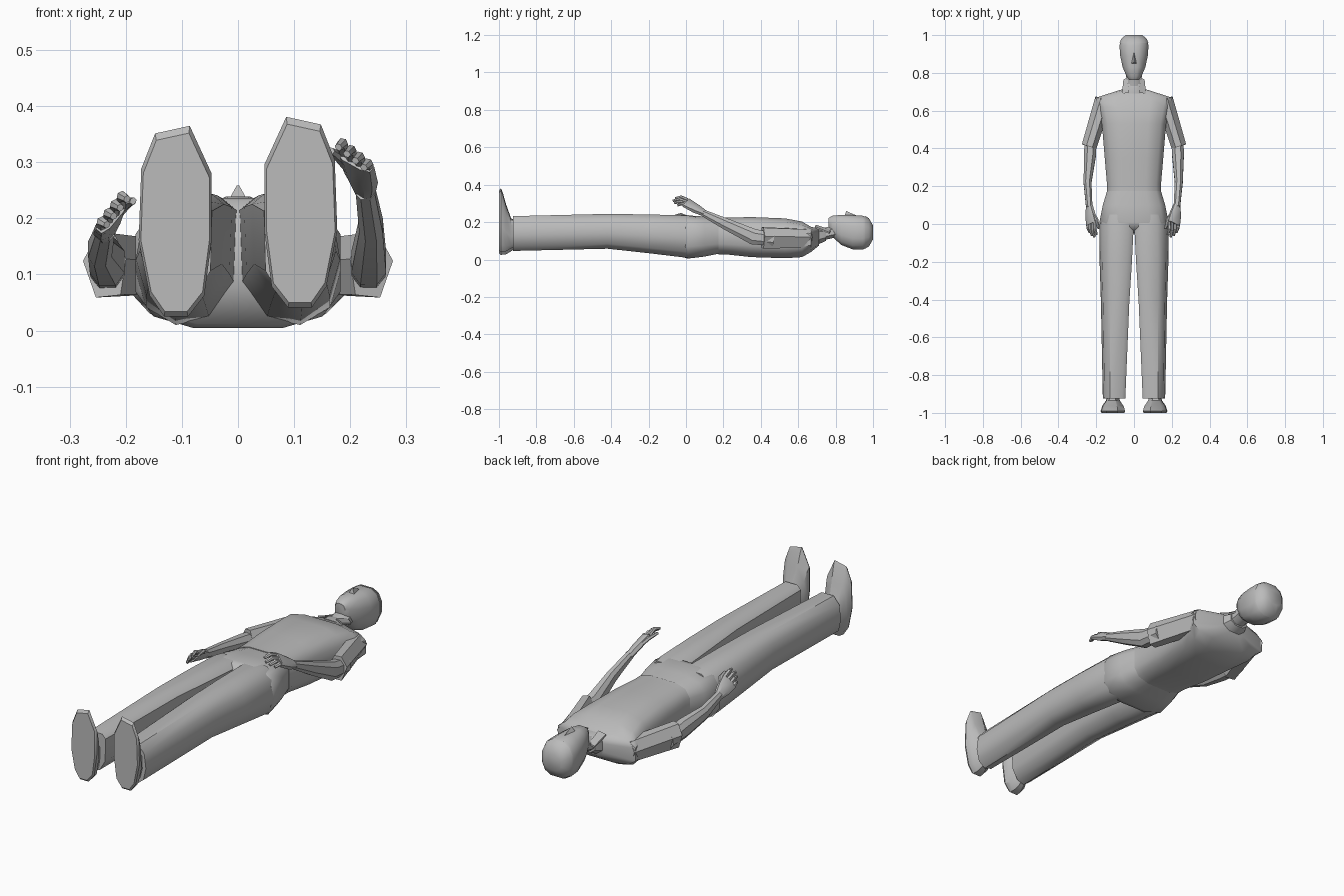
import bpy, bmesh, math
from mathutils import Vector

cube = bpy.data.objects.get("Cube")
if cube:
    bpy.data.objects.remove(cube, do_unlink=True)

grey = bpy.data.materials.new("plain grey")
grey.use_nodes = True
grey.diffuse_color = (0.5, 0.5, 0.5, 1)
grey.node_tree.nodes["Principled BSDF"].inputs["Base Color"].default_value = (0.5, 0.5, 0.5, 1)


def loft(name, rings, angle=30):
    """Skin a list of point rings and cap both ends."""
    bm = bmesh.new()
    rows = [[bm.verts.new(p) for p in ring] for ring in rings]
    n = len(rows[0])
    for a, b in zip(rows, rows[1:]):
        for i in range(n):
            j = (i + 1) % n
            bm.faces.new((a[i], a[j], b[j], b[i]))
    bm.faces.new(rows[0])
    bm.faces.new(rows[-1])
    bmesh.ops.recalc_face_normals(bm, faces=bm.faces)
    mesh = bpy.data.meshes.new(name)
    bm.to_mesh(mesh)
    bm.free()
    mesh.materials.append(grey)
    ob = bpy.data.objects.new(name, mesh)
    bpy.context.collection.objects.link(ob)
    bpy.ops.object.select_all(action='DESELECT')
    ob.select_set(True)
    bpy.context.view_layer.objects.active = ob
    bpy.ops.object.shade_smooth_by_angle(angle=math.radians(angle))


def rounded(n, power):
    """Unit cross-section between a box and an ellipse."""
    pts = []
    for i in range(n):
        a = 2 * math.pi * (i + 0.5) / n
        c, s = math.cos(a), math.sin(a)
        pts.append((math.copysign(abs(c) ** power, c), math.copysign(abs(s) ** power, s)))
    mx, mz = max(p[0] for p in pts), max(p[1] for p in pts)
    return [(x / mx, z / mz) for x, z in pts]


def body(name, sections, shape, m=1, angle=45):
    """Loft along y; sections are (y, x_min, x_max, z_min, z_max), m = -1 mirrors."""
    rings = []
    for y, x0, x1, z0, z1 in sections:
        rings.append([(m * ((x0 + x1) / 2 + u * (x1 - x0) / 2), y,
                       (z0 + z1) / 2 + v * (z1 - z0) / 2) for u, v in shape])
    loft(name, rings, angle)


def even(rows):
    return [(y, -w, w, a, b) for y, w, a, b in rows]


def limb(name, path, side, shape):
    """Loft along a path of (point, half_width, half_depth)."""
    pts = [Vector(p[0]) for p in path]
    rings = []
    for i, (_, a, b) in enumerate(path):
        t = (pts[min(i + 1, len(pts) - 1)] - pts[max(i - 1, 0)]).normalized()
        u = t.cross(Vector(side)).normalized()
        s = u.cross(t)
        rings.append([pts[i] + s * (x * a) + u * (z * b) for x, z in shape])
    loft(name, rings)


# Cross-sections
trunk, skull, soft = rounded(12, 0.62), rounded(12, 0.8), rounded(8, 0.85)
palm_shape, finger_shape = rounded(8, 0.7), rounded(6, 0.85)
leg_shape = [(-1, 0.8), (-0.7, 1), (0.35, 1), (0.85, 0.62), (1, -0.1), (0.78, -0.72),
             (0.2, -1), (-0.45, -0.88), (-0.95, -0.35)]
sleeve_shape = [(1, 0.15), (0.4, -1), (-0.75, -0.92), (-1, 0.2), (-0.45, 1), (0.35, 0.95)]
sole = [(-0.4, 1), (0.55, 0.92), (0.93, 0.55), (1, -0.2), (0.7, -0.78), (0.3, -1),
        (-0.35, -1), (-0.8, -0.78), (-1, -0.2), (-1, 0.5)]

# Shirt and trouser seat
body("shirt", even([
    (0.175, 0.144, 0.028, 0.225), (0.21, 0.143, 0.028, 0.224),
    (0.35, 0.155, 0.013, 0.227), (0.53, 0.170, 0.007, 0.220),
    (0.62, 0.190, 0.013, 0.203), (0.668, 0.204, 0.04, 0.175),
    (0.712, 0.066, 0.075, 0.165)]), trunk)
body("trouser_hips", even([
    (0.19, 0.138, 0.034, 0.220), (0.10, 0.165, 0.016, 0.230),
    (0.01, 0.183, 0.005, 0.236), (-0.015, 0.165, 0.012, 0.232), (-0.05, 0.05, 0.07, 0.2)]), trunk)

for side_name, m in (("left", 1), ("right", -1)):
    # Trouser leg, shoe and collar point of each side
    body(side_name + "_trouser_leg", [
        (0.05, 0.002, 0.172, 0.02, 0.230), (0.0, 0.001, 0.184, 0.01, 0.236),
        (-0.2, 0.011, 0.182, 0.034, 0.241), (-0.42, 0.025, 0.175, 0.058, 0.244),
        (-0.925, 0.046, 0.165, 0.046, 0.232)], leg_shape, m)
    dz = 0.0 if m > 0 else -0.016
    body(side_name + "_shoe", [
        (-1.0, 0.051, 0.173, 0.05 + dz, 0.368 + dz),
        (-0.99, 0.047, 0.177, 0.041 + dz, 0.381 + dz),
        (-0.98, 0.05, 0.174, 0.042 + dz, 0.36 + dz),
        (-0.962, 0.056, 0.168, 0.044 + dz, 0.295 + dz),
        (-0.935, 0.075, 0.148, 0.06 + dz, 0.22 + dz),
        (-0.89, 0.08, 0.14, 0.08, 0.2)], sole, m, 30)
    wing = [(0.028, 0.695, 0.178), (0.064, 0.69, 0.168), (0.056, 0.765, 0.138), (0.034, 0.775, 0.152)]
    loft(side_name + "_collar_point",
         [[(x * m, y, z + h) for x, y, z in wing] for h in (0.0, 0.008)])

# Arms: each has its own forearm pitch and palm direction
arms = (("left", 1, (0.237, 0.22, 0.187), (0.227, 0.09, 0.25), (0.209, 0.0, 0.304), (-0.065, 0, 0.052)),
        ("right", -1, (0.246, 0.22, 0.145), (0.237, 0.09, 0.178), (0.225, 0.0, 0.205), (-0.052, 0, 0.066)))
for side_name, m, mid, wrist, knuckle, across in arms:
    def flip(p):
        return Vector((p[0] * m, p[1], p[2]))
    limb(side_name + "_sleeve", [
        (flip((0.16, 0.662, 0.113)), 0.046, 0.05), (flip((0.238, 0.41, 0.116)), 0.040, 0.057)],
        (1, 0, 0), [(x * m, z) for x, z in sleeve_shape])
    limb(side_name + "_forearm", [
        (flip((0.232, 0.47, 0.108)), 0.03, 0.036), (flip((0.233, 0.36, 0.122)), 0.031, 0.042),
        (flip(mid), 0.021, 0.031), (flip(wrist), 0.017, 0.018)], (1, 0, 0), soft)
    w, k, d = flip(wrist), flip(knuckle), flip(across).normalized()
    limb(side_name + "_palm", [
        (w + Vector((0, 0.015, -0.006)), 0.016, 0.014), (w.lerp(k, 0.4), 0.031, 0.016),
        (k, 0.038, 0.012)], d, palm_shape)
    # Fingers curl towards the lower, inner side of the palm
    curl = Vector((-d.z * m, 0, -abs(d.x)))
    for i, name in enumerate(("little", "ring", "middle", "index")):
        base = k + d * (-0.029 + 0.0193 * i) + Vector((0, 0.01, -0.004))
        reach = (0.055, 0.072, 0.08, 0.068)[i]
        bend = base + Vector((0, -reach * 0.55, 0.016))
        tip = base + Vector((0, -reach, 0.018)) + curl * 0.012
        limb(f"{side_name}_{name}_finger", [(base, 0.009, 0.009), (bend, 0.0085, 0.009),
                                            (tip, 0.006, 0.006)], d, finger_shape)
    root = w.lerp(k, 0.3) + d * 0.016
    limb(side_name + "_thumb", [
        (root, 0.011, 0.01), (w.lerp(k, 0.75) + d * 0.04 + curl * 0.006, 0.01, 0.009),
        (k + d * 0.044 + Vector((0, -0.025, 0)) + curl * 0.014, 0.006, 0.006)], d, finger_shape)

# Neck, collar and head
body("neck", even([(0.66, 0.045, 0.08, 0.165), (0.74, 0.04, 0.105, 0.170),
                   (0.81, 0.042, 0.12, 0.185)]), soft)
body("shirt_collar", even([(0.69, 0.068, 0.075, 0.172), (0.722, 0.058, 0.088, 0.172),
                           (0.748, 0.046, 0.10, 0.165)]), soft)
body("head", even([
    (0.763, 0.026, 0.165, 0.222), (0.782, 0.040, 0.122, 0.234), (0.83, 0.060, 0.078, 0.239),
    (0.89, 0.073, 0.055, 0.237), (0.945, 0.077, 0.053, 0.234), (0.975, 0.068, 0.07, 0.22),
    (0.997, 0.042, 0.108, 0.18)]), skull)
body("hair", even([(0.957, 0.0765, 0.058, 0.233), (0.978, 0.069, 0.070, 0.221),
                   (1.0, 0.045, 0.108, 0.182)]), skull)
# Nose: a wedge rising from the brow to the tip
loft("nose", [[(-0.017, 0.848, 0.232), (0.017, 0.848, 0.232), (0, 0.915, 0.234)],
              [(-0.002, 0.856, 0.259), (0.002, 0.856, 0.259), (0, 0.86, 0.258)]], 20)
